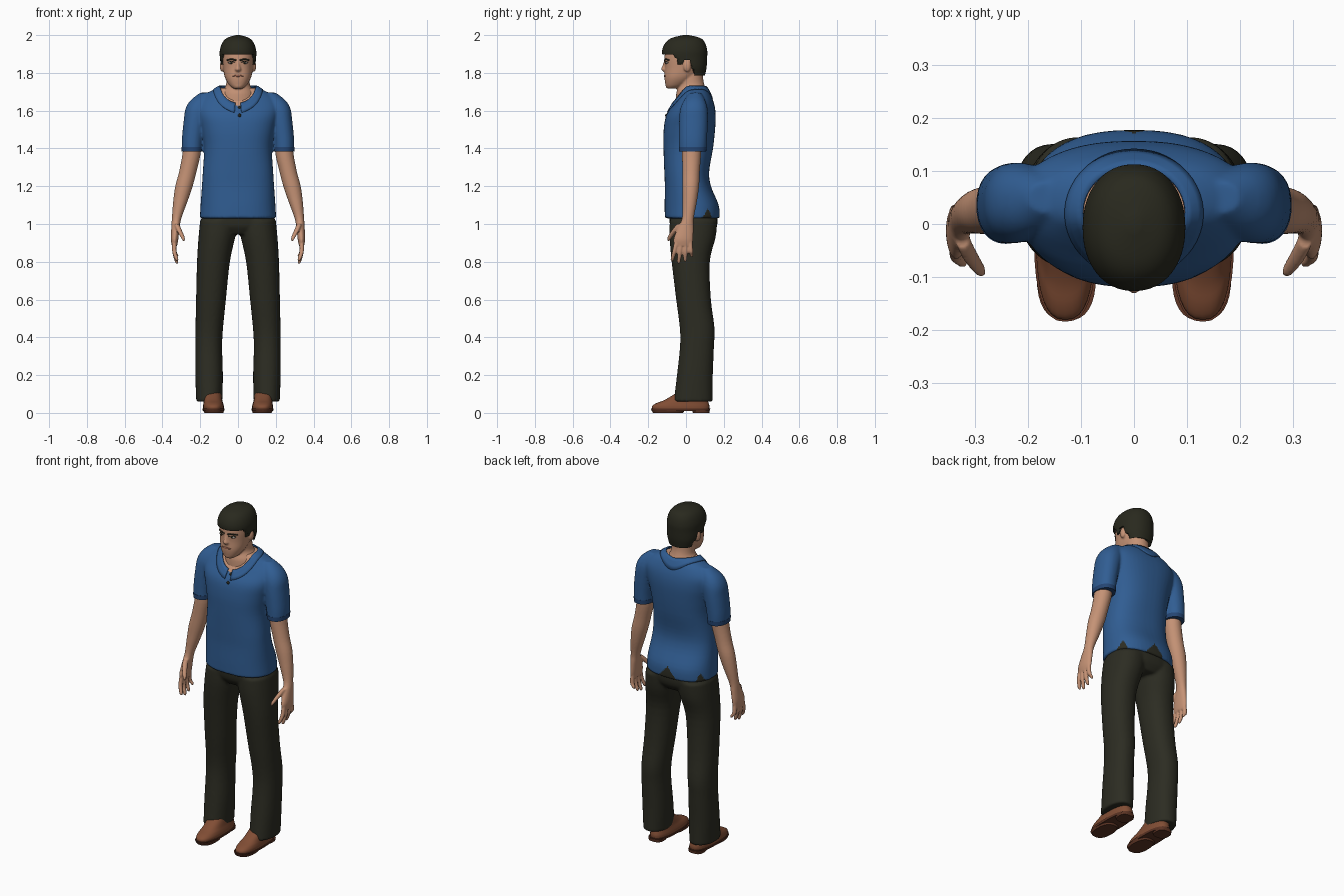
import bpy, bmesh
from math import cos, sin, pi, radians
from mathutils import Vector, Matrix

cube = bpy.data.objects.get("Cube")
if cube:
    bpy.data.objects.remove(cube, do_unlink=True)


def material(name, r, g, b):
    m = bpy.data.materials.new(name)
    m.use_nodes = True
    m.diffuse_color = (r, g, b, 1)
    bsdf = m.node_tree.nodes["Principled BSDF"]
    bsdf.inputs["Base Color"].default_value = (r, g, b, 1)
    bsdf.inputs["Roughness"].default_value = 0.8
    return m


SKIN = material("skin", 0.56, 0.29, 0.18)
HAIR = material("dark hair", 0.022, 0.022, 0.013)
SHIRT = material("blue cotton", 0.03, 0.11, 0.29)
TRIM = material("dark blue trim", 0.018, 0.06, 0.17)
CLOTH = material("dark trousers", 0.025, 0.025, 0.016)
LEATHER = material("brown leather", 0.22, 0.075, 0.035)
SOLE = material("dark brown sole", 0.11, 0.035, 0.018)
WHITE = material("eye white", 0.5, 0.45, 0.4)
LIPS = material("lips", 0.36, 0.14, 0.09)


def spline(a, b, c, d, t):
    return [0.5 * (2*q + (r-p)*t + (2*p-5*q+4*r-s)*t*t + (3*q-p-3*r+s)*t**3)
            for p, q, r, s in zip(a, b, c, d)]


def loft(bm, rings, side=1, power=2.0, n=32, steps=4, floor=None):
    """Skin smooth horizontal rings (x, y, z, half width, half depth)."""
    last = len(rings) - 1
    path = [spline(rings[max(i-1, 0)], rings[i], rings[i+1], rings[min(i+2, last)], k/steps)
            for i in range(last) for k in range(steps)] + [rings[-1]]
    loops = []
    for x, y, z, rx, ry in path:
        loop = []
        for k in range(n):
            c, s = cos(2*pi*k/n), sin(2*pi*k/n)
            px = x + rx * abs(c)**(2/power) * (1 if c > 0 else -1)
            py = y + ry * abs(s)**(2/power) * (1 if s > 0 else -1)
            pz = max(z, floor(py)) if floor else z
            loop.append(bm.verts.new((px*side, py, pz)))
        loops.append(loop)
    for a, b in zip(loops, loops[1:]):
        for k in range(n):
            bm.faces.new((a[k], a[(k+1) % n], b[(k+1) % n], b[k]))
    bm.faces.new(loops[0])
    bm.faces.new(loops[-1])


def ball(bm, centre, size):
    bmesh.ops.create_uvsphere(bm, u_segments=20, v_segments=12, radius=1,
                              matrix=Matrix.Translation(centre) @ Matrix.Diagonal((*size, 1)))


def finish(name, bm, *mats, voxel=0, relax=4, angle=50):
    """Turn a bmesh into an object; with a voxel size, fuse its parts into one skin."""
    bmesh.ops.recalc_face_normals(bm, faces=bm.faces)
    mesh = bpy.data.meshes.new(name)
    bm.to_mesh(mesh)
    bm.free()
    ob = bpy.data.objects.new(name, mesh)
    bpy.context.collection.objects.link(ob)
    if voxel:
        rm = ob.modifiers.new("fuse", "REMESH")
        rm.mode, rm.voxel_size = "VOXEL", voxel
        sm = ob.modifiers.new("relax", "SMOOTH")
        sm.factor, sm.iterations = 0.5, relax
        dg = bpy.context.evaluated_depsgraph_get()
        fused = bpy.data.meshes.new_from_object(ob.evaluated_get(dg))
        ob.modifiers.clear()
        ob.data = fused
        bpy.data.meshes.remove(mesh)
        ob.data.name = name
    ob.data.materials.clear()
    for m in mats:
        ob.data.materials.append(m)
    bpy.ops.object.select_all(action="DESELECT")
    ob.select_set(True)
    bpy.context.view_layer.objects.active = ob
    bpy.ops.object.shade_smooth_by_angle(angle=radians(angle))
    bpy.context.view_layer.update()
    return ob


def front_of(ob, x, z):
    hit, p, *_ = ob.ray_cast(Vector((x, -1, z)), Vector((0, 1, 0)))
    return p if hit else Vector((x, -0.1, z))


SIDES = (("left", 1), ("right", -1))

# Shirt: torso and both sleeves fused
bm = bmesh.new()
loft(bm, [(0, .033, 1.03, .202, .145), (0, .03, 1.1, .198, .143), (0, .01, 1.2, .191, .122),
          (0, .004, 1.28, .186, .119), (0, .012, 1.4, .18, .131), (0, .018, 1.5, .195, .136),
          (0, .027, 1.58, .215, .13), (0, .043, 1.64, .215, .105),
          (0, .05, 1.69, .17, .077), (0, .045, 1.72, .105, .06)], power=2.4, n=48)
for _, s in SIDES:
    loft(bm, [(.243, .035, 1.385, .054, .071), (.24, .037, 1.45, .057, .074),
              (.226, .04, 1.55, .061, .076), (.212, .042, 1.61, .066, .072),
              (.195, .045, 1.655, .056, .056), (.16, .05, 1.695, .04, .03)], s, 2.2)
shirt = finish("shirt", bm, SHIRT, SKIN, CLOTH, voxel=.007)
for f in shirt.data.polygons:
    x, y, z = f.center
    x = abs(x)
    inside = z > 1.6 and (x/.1)**2 + ((y-.02)/.094)**2 < 1
    notch = y < 0 and z > 1.625 and x < (z-1.62) * .7
    seat = y > .08 and (x < (1.1-z) * .85 or abs(x-.175) < (1.08-z) * .4)
    f.material_index = 1 if inside or notch else 2 if seat else 0

# Collar draped over the neckline, open at the front
bm = bmesh.new()
rows = []
for k in range(49):
    a = radians(-82 + 344 * k / 48)
    row = []
    for t in (0, .35, .7, 1):
        x, y = (.097 + .033*t) * cos(a), .02 + (.09 + .03*t) * sin(a)
        hit, p, *_ = shirt.ray_cast(Vector((x, y, 3)), Vector((0, 0, -1)))
        row.append(bm.verts.new((x, y, (p.z if hit else 1.65) + .009 * (1 - t) + .002)))
    rows.append(row)
for a, b in zip(rows, rows[1:]):
    for i in range(3):
        bm.faces.new((a[i], b[i], b[i+1], a[i+1]))
collar = finish("collar", bm, SHIRT)
solid = collar.modifiers.new("thickness", "SOLIDIFY")
solid.thickness, solid.offset = .006, 0

# Buttons below the collar
bm = bmesh.new()
for z in (1.617, 1.575):
    ball(bm, front_of(shirt, .008, z), (.009, .006, .009))
finish("buttons", bm, HAIR)

# Sleeve cuffs
for label, s in SIDES:
    bm = bmesh.new()
    loft(bm, [(.243, .035, 1.383, .055, .072), (.2425, .0355, 1.408, .056, .073)], s, 2.2)
    finish(label + "_cuff", bm, TRIM)

# Trousers: hips and both legs fused
bm = bmesh.new()
loft(bm, [(0, .04, .945, .09, .095), (0, .04, .985, .18, .122),
          (0, .04, 1.03, .192, .128), (0, .035, 1.08, .185, .125)], power=2.4, n=48)
for _, s in SIDES:
    loft(bm, [(.152, .038, .06, .069, .103), (.153, .047, .2, .073, .095),
              (.155, .058, .35, .071, .09), (.152, .059, .45, .073, .092),
              (.143, .04, .6, .079, .092), (.13, .025, .8, .087, .101),
              (.112, .035, .93, .097, .122), (.1, .04, 1.02, .1, .126)], s, 2.2)
finish("trousers", bm, CLOTH, voxel=.008)

# Shoes with sole and heel
for label, s in SIDES:
    bm = bmesh.new()
    loft(bm, [(.13, -.028, .015, .054, .15), (.13, -.028, .035, .055, .152),
              (.131, -.018, .052, .052, .138), (.133, .002, .07, .049, .112),
              (.137, .03, .11, .047, .075)], s, 2.5)
    finish(label + "_shoe", bm, LEATHER)
    bm = bmesh.new()
    loft(bm, [(.13, -.028, .01, .056, .153), (.13, -.028, .022, .059, .157)], s, 2.5, steps=1)
    loft(bm, [(.128, -.095, 0, .05, .08), (.128, -.095, .015, .056, .088)], s, 2.5, steps=1)
    loft(bm, [(.132, .08, 0, .043, .044), (.132, .08, .015, .046, .046)], s, 2.8, steps=1)
    finish(label + "_sole", bm, SOLE, angle=30)

# Arms with hands
for label, s in SIDES:
    bm = bmesh.new()
    loft(bm, [(.24, .035, 1.5, .045, .055), (.245, .03, 1.38, .048, .051),
              (.265, .027, 1.28, .046, .046), (.286, .025, 1.2, .046, .044),
              (.305, .02, 1.12, .038, .038), (.325, .01, 1.03, .025, .031),
              (.331, -.002, .98, .022, .042), (.336, -.014, .92, .02, .052),
              (.336, -.014, .885, .014, .046)], s)
    for i, tip in enumerate((.825, .8, .79, .803)):
        y, end = .022 - .024*i, .03 - .034*i
        loft(bm, [(.337, y, .91, .012, .012), (.337, (y+end)/2, .855, .012, .012),
                  (.325, end, tip + .012, .01, .01), (.322, end, tip, .005, .005)], s, n=12)
    loft(bm, [(.325, -.03, 1.0, .014, .018), (.31, -.06, .965, .014, .017),
              (.293, -.085, .93, .011, .013), (.286, -.094, .91, .006, .006)], s, n=12)
    finish(label + "_arm", bm, SKIN, voxel=.005, relax=2)

# Head: skull, neck, nose and ears fused
bm = bmesh.new()
loft(bm, [(0, -.072, 1.717, .024, .028), (0, -.058, 1.735, .046, .05),
          (0, -.034, 1.775, .069, .08), (0, -.012, 1.825, .079, .1),
          (0, -.004, 1.88, .084, .11), (0, 0, 1.93, .082, .105),
          (0, 0, 1.97, .055, .075), (0, 0, 1.985, .02, .03)], power=2.25, n=40)
loft(bm, [(0, .03, 1.62, .1, .085), (0, .032, 1.69, .092, .084), (0, .03, 1.73, .066, .07),
          (0, .025, 1.77, .061, .066), (0, .025, 1.84, .06, .066)])
loft(bm, [(0, -.106, 1.806, .012, .012), (0, -.112, 1.818, .017, .02),
          (0, -.107, 1.838, .011, .018), (0, -.101, 1.87, .009, .014)], n=16)
for _, s in SIDES:
    ball(bm, (.084*s, .006, 1.836), (.012, .02, .031))
ball(bm, (0, -.095, 1.733), (.022, .014, .014))
head = finish("head", bm, SKIN, voxel=.005, relax=3)

# Eyes, brows and mouth
for label, s in SIDES:
    p = front_of(head, .035*s, 1.853)
    bm = bmesh.new()
    ball(bm, p + Vector((0, .007, 0)), (.016, .01, .006))
    finish(label + "_eye", bm, WHITE)
    bm = bmesh.new()
    ball(bm, p + Vector((0, .001, 0)), (.006, .006, .006))
    for i in range(7):
        x = (.014 + .007*i) * s
        bump = .004 * sin(pi * i / 6)
        ball(bm, front_of(head, x, 1.868 + bump), (.006, .004, .0045))
        ball(bm, front_of(head, (.019 + .0053*i) * s, 1.857 + bump), (.004, .003, .002))
    finish(label + "_iris_and_brow", bm, HAIR)
bm = bmesh.new()
for i in range(-4, 5):
    ball(bm, front_of(head, i * .006, 1.784), (.006, .004, .006 - .0008*abs(i)))
finish("mouth", bm, LIPS)


# Hair cap, cut higher over the face and the ears
def hairline(y):
    for limit, z in ((-.06, 1.897), (-.045, 1.88), (-.018, 1.845), (.03, 1.868), (.045, 1.82)):
        if y < limit:
            return z
    return 1.785


bm = bmesh.new()
loft(bm, [(0, .04, 1.785, .07, .06), (0, .012, 1.83, .091, .097), (0, -.004, 1.88, .096, .116),
          (0, -.007, 1.92, .096, .119), (0, -.004, 1.96, .083, .104),
          (0, 0, 1.985, .058, .075), (0, 0, 2.0, .012, .015)],
     power=2.15, n=64, steps=6, floor=hairline)
finish("hair", bm, HAIR)
